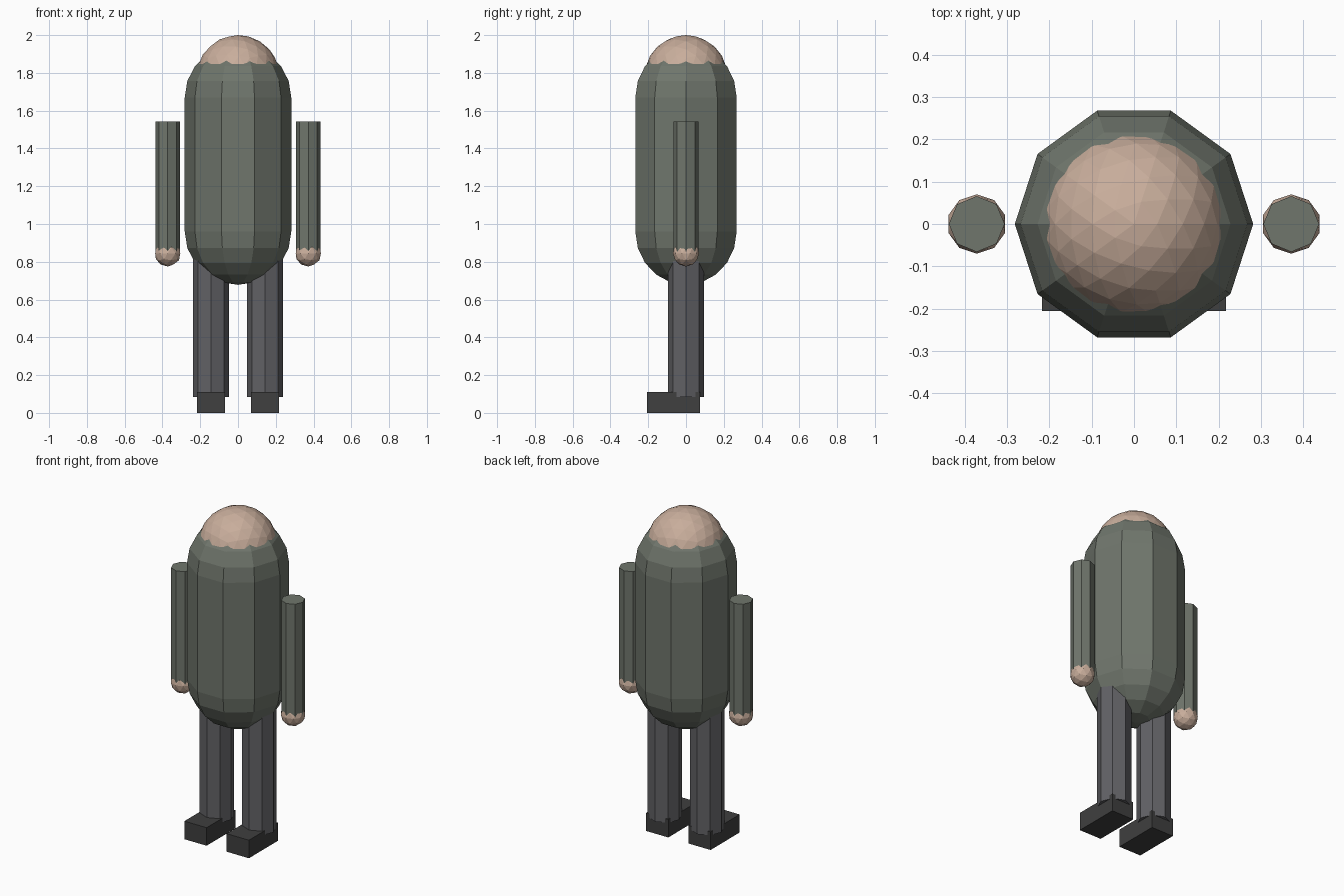
import bpy, bmesh
from math import sin, cos, pi
from mathutils import Matrix

if "Cube" in bpy.data.objects:
    bpy.data.objects.remove(bpy.data.objects["Cube"])


def material(name, rgb):
    m = bpy.data.materials.new(name)
    m.diffuse_color = (*rgb, 1)
    m.use_nodes = True
    m.node_tree.nodes["Principled BSDF"].inputs["Base Color"].default_value = m.diffuse_color
    return m


COAT = material("coat_green", (0.16, 0.18, 0.15))
SKIN = material("skin", (0.58, 0.42, 0.33))
TROUSER = material("trouser_grey", (0.12, 0.12, 0.13))
SHOE = material("shoe_dark", (0.05, 0.05, 0.05))


def finish(bm, name, mat):
    bmesh.ops.recalc_face_normals(bm, faces=bm.faces)
    me = bpy.data.meshes.new(name)
    bm.to_mesh(me)
    bm.free()
    me.materials.append(mat)
    ob = bpy.data.objects.new(name, me)
    bpy.context.collection.objects.link(ob)
    return ob


def lathe(name, profile, sides, x, mat):
    """Revolve (radius, z) points about a vertical axis; zero radius makes a pole."""
    bm = bmesh.new()
    rings = []
    for r, z in profile:
        n = sides if r > 1e-4 else 1
        rings.append([bm.verts.new((x + r * cos(2 * pi * i / sides),
                                    r * sin(2 * pi * i / sides), z)) for i in range(n)])
    for a, b in zip(rings, rings[1:]):
        for i in range(sides):
            j = (i + 1) % sides
            loop = [a[i % len(a)], a[j % len(a)], b[j % len(b)], b[i % len(b)]]
            bm.faces.new(list(dict.fromkeys(loop)))
    for ring in (rings[0], rings[-1]):
        if len(ring) > 1:
            bm.faces.new(ring)
    return finish(bm, name, mat)


def ball(name, r, x, z, level, mat):
    bm = bmesh.new()
    bmesh.ops.create_icosphere(bm, subdivisions=level, radius=r,
                               matrix=Matrix.Translation((x, 0, z)))
    return finish(bm, name, mat)


def box(name, size, centre, mat):
    bm = bmesh.new()
    bmesh.ops.create_cube(bm, size=1, matrix=Matrix.Translation(centre)
                          @ Matrix.Diagonal((*size, 1)))
    return finish(bm, name, mat)


# Capsule torso: two five-band domes joined by a straight ten-sided wall
R, LOW, HIGH = 0.282, 0.96, 1.67
lower = [(R * sin(k * pi / 10), LOW - R * cos(k * pi / 10)) for k in range(6)]
upper = [(R * cos(k * pi / 10), HIGH + R * sin(k * pi / 10)) for k in range(6)]
lathe("torso", lower + upper, 10, 0, COAT)

# Head sunk into the torso
ball("head", 0.22, 0, 1.78, 3, SKIN)

# Paired limbs
for side, s in (("left", 1), ("right", -1)):
    lathe(side + "_arm", [(0.066, 0.84), (0.066, 1.543)], 8, s * 0.372, COAT)
    ball(side + "_hand", 0.07, s * 0.372, 0.845, 2, SKIN)
    lathe(side + "_leg", [(0.096, 0.085), (0.096, 0.86)], 8, s * 0.143, TROUSER)
    box(side + "_shoe", (0.15, 0.28, 0.11), (s * 0.143, -0.066, 0.055), SHOE)
